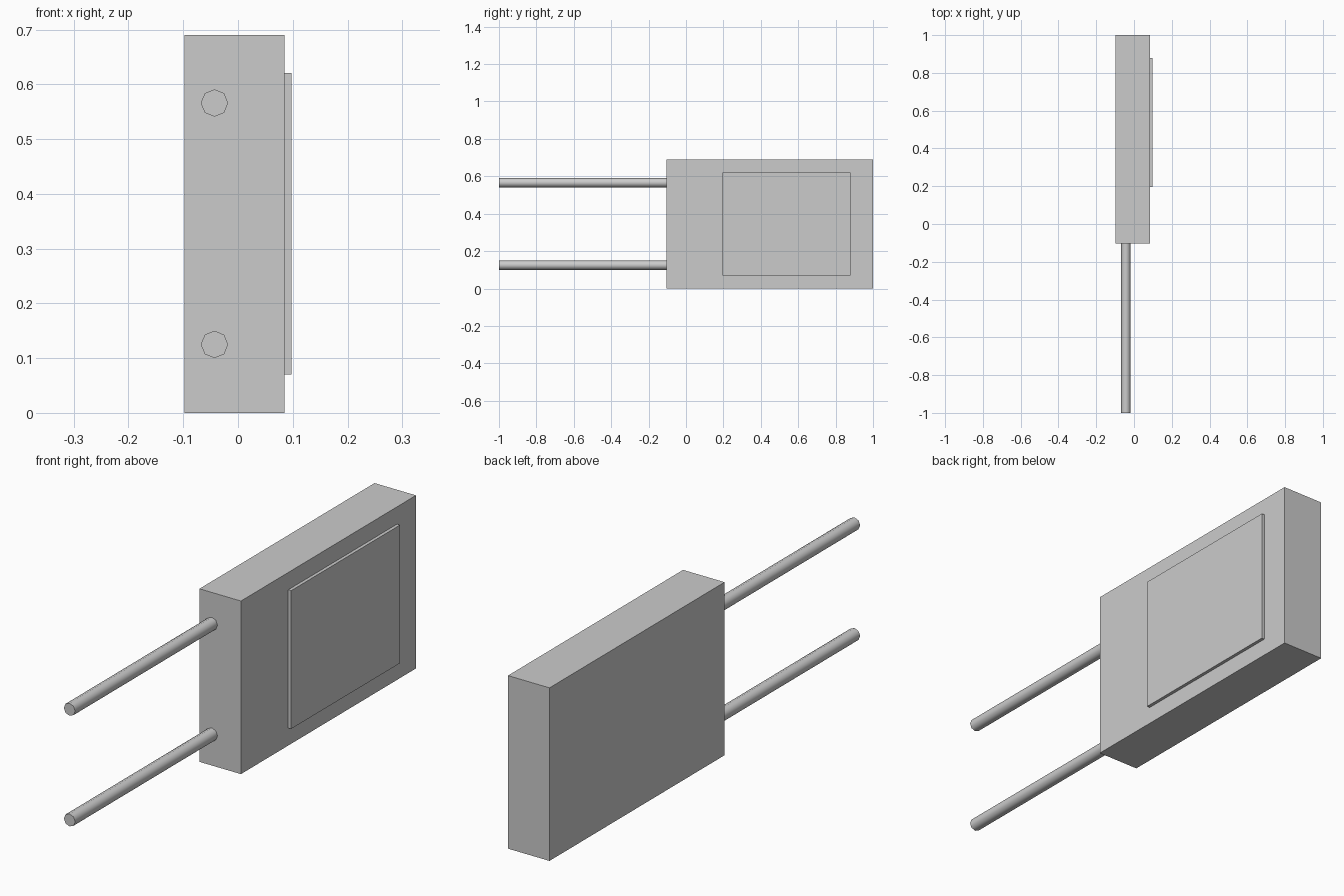
import bpy, math

if "Cube" in bpy.data.objects:
    bpy.data.objects.remove(bpy.data.objects["Cube"])

grey = bpy.data.materials.new("light grey")
grey.diffuse_color = (0.6, 0.6, 0.6, 1)
grey.use_nodes = True
grey.node_tree.nodes["Principled BSDF"].inputs["Base Color"].default_value = grey.diffuse_color


def box(name, x, y, z):
    """Box from (min, max) ranges on each axis."""
    bpy.ops.mesh.primitive_cube_add(size=1, location=[(a + b) / 2 for a, b in (x, y, z)])
    ob = bpy.context.object
    ob.name = name
    ob.scale = [b - a for a, b in (x, y, z)]
    bpy.ops.object.transform_apply(location=False, rotation=False, scale=True)
    ob.data.materials.append(grey)


def lead(name, z, front=-1.0, back=-0.1):
    """Eight-sided wire lead running along y."""
    bpy.ops.mesh.primitive_cylinder_add(
        vertices=8, radius=0.025, depth=back - front,
        location=(-0.043, (front + back) / 2, z), rotation=(math.pi / 2, 0, 0))
    ob = bpy.context.object
    ob.name = name
    ob.data.materials.append(grey)
    bpy.ops.object.shade_smooth_by_angle(angle=math.radians(60))


# Block-shaped body
box("body", (-0.098, 0.085), (-0.103, 1.0), (0, 0.69))

# Thin raised panel on the right face
box("side_panel", (0.08, 0.098), (0.195, 0.88), (0.07, 0.621))

# Two parallel leads out of the front
lead("lower_lead", 0.125)
lead("upper_lead", 0.566)
